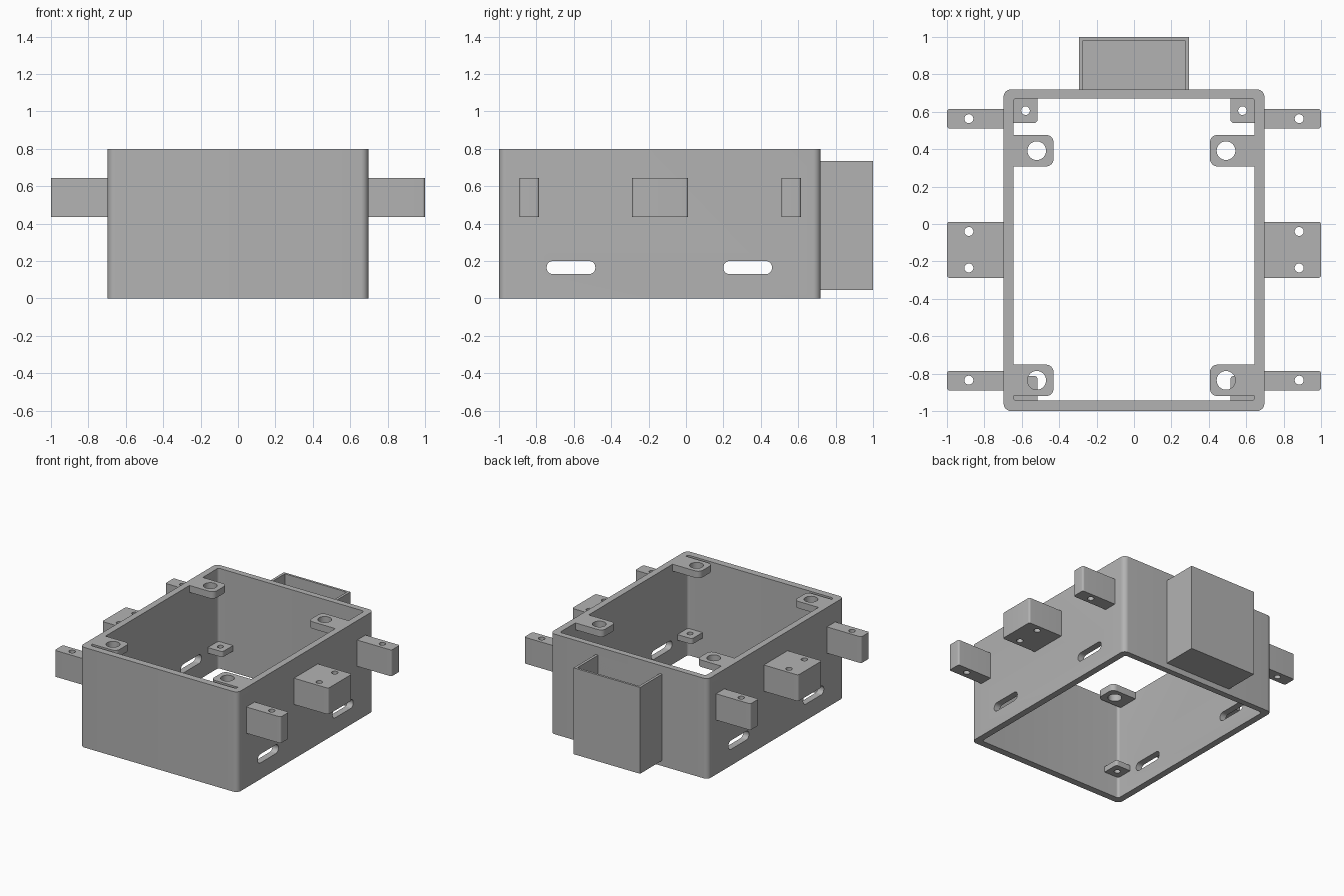
import bpy
import bmesh
from math import sin, cos, pi, radians

if "Cube" in bpy.data.objects:
    bpy.data.objects.remove(bpy.data.objects["Cube"], do_unlink=True)

GREY = (0.45, 0.45, 0.45, 1)
mat = bpy.data.materials.new("plain_grey")
mat.use_nodes = True
mat.diffuse_color = GREY
mat.node_tree.nodes["Principled BSDF"].inputs["Base Color"].default_value = GREY

HEIGHT = 0.8
OUT_X, IN_X = 0.697, 0.645
FRONT, BACK = -1.0, 0.72
IN_FRONT, IN_BACK = -0.945, 0.672


def prism(name, u, v, w, radii=(0, 0, 0, 0), along_x=False, segs=8):
    """Rounded rectangle u by v extruded over w; radii run counter-clockwise from (min, min)."""
    corners = [(u[0], v[0], 1, 1), (u[1], v[0], -1, 1), (u[1], v[1], -1, -1), (u[0], v[1], 1, -1)]
    outline = []
    for i, ((cu, cv, su, sv), r) in enumerate(zip(corners, radii)):
        if r == 0:
            outline.append((cu, cv))
            continue
        for k in range(segs + 1):
            a = pi + (i + k / segs) * pi / 2
            outline.append((cu + su * r + r * cos(a), cv + sv * r + r * sin(a)))
    bm = bmesh.new()
    rings = []
    for h in w:
        rings.append([bm.verts.new((h, p, q) if along_x else (p, q, h)) for p, q in outline])
    low, high = rings
    bm.faces.new(low)
    bm.faces.new(high)
    for i in range(len(low)):
        j = (i + 1) % len(low)
        bm.faces.new((low[i], low[j], high[j], high[i]))
    bmesh.ops.recalc_face_normals(bm, faces=bm.faces)
    mesh = bpy.data.meshes.new(name)
    bm.to_mesh(mesh)
    bm.free()
    mesh.materials.append(mat)
    obj = bpy.data.objects.new(name, mesh)
    bpy.context.collection.objects.link(obj)
    return obj


def drill(x, y, r, w):
    """Round vertical cutter."""
    return prism("drill", (x - r, x + r), (y - r, y + r), (w[0] - 0.02, w[1] + 0.02), (r * 0.999,) * 4)


def finish(obj, cutters=()):
    """Cut the openings, then smooth the rounded edges."""
    bpy.ops.object.select_all(action='DESELECT')
    bpy.context.view_layer.objects.active = obj
    obj.select_set(True)
    for c in cutters:
        c.hide_render = True
        mod = obj.modifiers.new("cut", 'BOOLEAN')
        mod.operation = 'DIFFERENCE'
        mod.solver = 'EXACT'
        mod.object = c
        bpy.ops.object.modifier_apply(modifier=mod.name)
        bpy.data.objects.remove(c, do_unlink=True)
    bpy.ops.object.shade_smooth_by_angle(angle=radians(30))


def span(side, a, b):
    """Distances from the middle turned into an x range on one side."""
    return tuple(sorted((side * a, side * b)))


def end_radii(side, r, outward):
    """Round the two corners on the outer or inner end."""
    return (0, r, r, 0) if (side > 0) == outward else (r, 0, 0, r)


# Main frame: open tube with two ventilation slots per side wall
frame = prism("housing_frame", (-OUT_X, OUT_X), (FRONT, BACK), (0, HEIGHT), (0.04,) * 4)
cavity = prism("cavity", (-IN_X, IN_X), (IN_FRONT, IN_BACK), (-0.1, HEIGHT + 0.1), (0.02,) * 4)
slots = [prism("slot", y, (0.13, 0.2), (-0.8, 0.8), (0.033,) * 4, along_x=True)
         for y in ((-0.745, -0.485), (0.2, 0.46))]
finish(frame, [cavity] + slots)

# Rear pocket, open at the top
pocket = prism("rear_pocket", (-0.294, 0.294), (BACK - 0.02, 1.0), (0.045, 0.735))
hollow = prism("hollow", (-0.273, 0.273), (BACK, 0.982), (0.065, 0.9))
finish(pocket, [hollow])

for side, label in ((1, "left"), (-1, "right")):
    # Outer lugs with vertical holes
    lug_z = (0.435, 0.645)
    for name, y, holes in (("front", (-0.89, -0.785), (-0.835,)),
                           ("middle", (-0.288, 0.012), (-0.235, -0.04)),
                           ("rear", (0.51, 0.615), (0.563,))):
        lug = prism(f"{label}_{name}_lug", span(side, OUT_X - 0.01, 1.0), y, lug_z,
                    end_radii(side, 0.015, True))
        finish(lug, [drill(side * 0.883, h, 0.024, lug_z) for h in holes])

    # Upper screw tabs, flush with the rim
    tab_end, hole_x = (0.406, 0.492) if side > 0 else (0.43, 0.52)
    tab_z = (HEIGHT - 0.055, HEIGHT)
    for name, y in (("front", (-0.92, -0.752)), ("rear", (0.308, 0.476))):
        tab = prism(f"{label}_{name}_upper_tab", span(side, tab_end, IN_X), y, tab_z,
                    end_radii(side, 0.04, False))
        finish(tab, [drill(side * hole_x, sum(y) / 2, 0.05, tab_z)])

    # Lower corner tabs
    low_z = (0.17, 0.215)
    for name, y, hole_y in (("front", (IN_FRONT, -0.812), -0.88), ("rear", (0.54, IN_BACK), 0.606)):
        radii = [0, 0, 0, 0]
        radii[{(1, "front"): 3, (-1, "front"): 2, (1, "rear"): 0, (-1, "rear"): 1}[side, name]] = 0.02
        tab = prism(f"{label}_{name}_lower_tab", span(side, 0.515, IN_X), y, low_z, radii)
        finish(tab, [drill(side * 0.58, hole_y, 0.023, low_z)])
